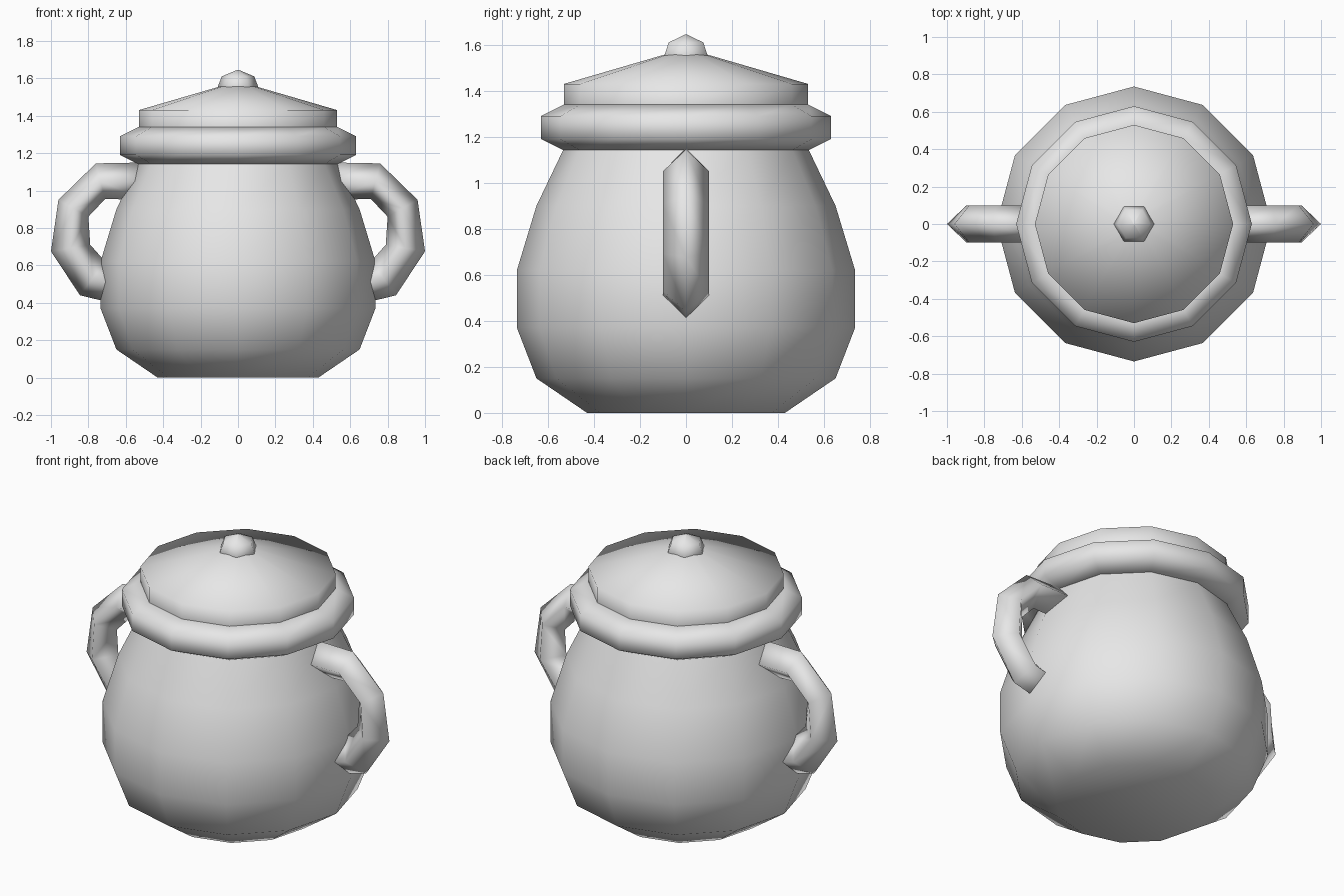
import bpy
import bmesh
from math import cos, sin, tau

cube = bpy.data.objects.get("Cube")
if cube:
    bpy.data.objects.remove(cube)

# One grey for the whole pot
grey = bpy.data.materials.new("light grey")
grey.use_nodes = True
grey.diffuse_color = (0.8, 0.8, 0.8, 1)
grey.node_tree.nodes["Principled BSDF"].inputs["Base Color"].default_value = (0.8, 0.8, 0.8, 1)


def finish(name, bm):
    bmesh.ops.recalc_face_normals(bm, faces=bm.faces)
    for f in bm.faces:
        f.smooth = True
    mesh = bpy.data.meshes.new(name)
    bm.to_mesh(mesh)
    bm.free()
    mesh.materials.append(grey)
    obj = bpy.data.objects.new(name, mesh)
    bpy.context.collection.objects.link(obj)
    return obj


def bridge(bm, a, b):
    n = len(a)
    for i in range(n):
        bm.faces.new((a[i], a[(i + 1) % n], b[(i + 1) % n], b[i]))


def lathe(name, profile, sides, ring=False):
    """Turn (radius, height) points; close the ends, or join them as a ring."""
    bm = bmesh.new()
    rings = [[bm.verts.new((r * cos(tau * i / sides), r * sin(tau * i / sides), z))
              for i in range(sides)] for r, z in profile]
    for a, b in zip(rings, rings[1:]):
        bridge(bm, a, b)
    if ring:
        bridge(bm, rings[-1], rings[0])
    else:
        bm.faces.new(rings[0])
        bm.faces.new(rings[-1])
    return finish(name, bm)


def handle(name, side):
    """Diamond section swept along pairs of outer and inner (x, z) points."""
    sections = [((0.50, 1.15), (0.50, 0.95)),
                ((0.76, 1.145), (0.71, 0.955)),
                ((0.96, 0.95), (0.80, 0.86)),
                ((1.00, 0.675), (0.79, 0.71)),
                ((0.845, 0.44), (0.71, 0.62)),
                ((0.62, 0.385), (0.58, 0.58))]
    bm = bmesh.new()
    rings = []
    for (ox, oz), (ix, iz) in sections:
        mx, mz = (ox + ix) / 2, (oz + iz) / 2
        points = ((ox, 0, oz), (mx, 0.1, mz), (ix, 0, iz), (mx, -0.1, mz))
        rings.append([bm.verts.new((side * x, y, z)) for x, y, z in points])
    for a, b in zip(rings, rings[1:]):
        bridge(bm, a, b)
    # End caps, buried in the body
    bm.faces.new(rings[0])
    bm.faces.new(rings[-1])
    return finish(name, bm)


# Pot body, tucked up into the rim
lathe("body", [(0.43, 0), (0.65, 0.15), (0.735, 0.37), (0.735, 0.62),
               (0.65, 0.90), (0.535, 1.14), (0.52, 1.18)], 12)

# Thick collar around the mouth
lathe("rim", [(0.53, 1.14), (0.63, 1.19), (0.63, 1.29),
              (0.53, 1.34), (0.43, 1.29), (0.43, 1.19)], 12, ring=True)

# Shallow conical lid and its knob
lathe("lid", [(0.53, 1.30), (0.53, 1.34), (0.53, 1.43), (0.06, 1.567)], 12)
lathe("lid_knob", [(0.10, 1.53), (0.108, 1.555), (0.087, 1.61), (0.004, 1.645)], 6)

# Side handles
handle("left_handle", 1)
handle("right_handle", -1)
